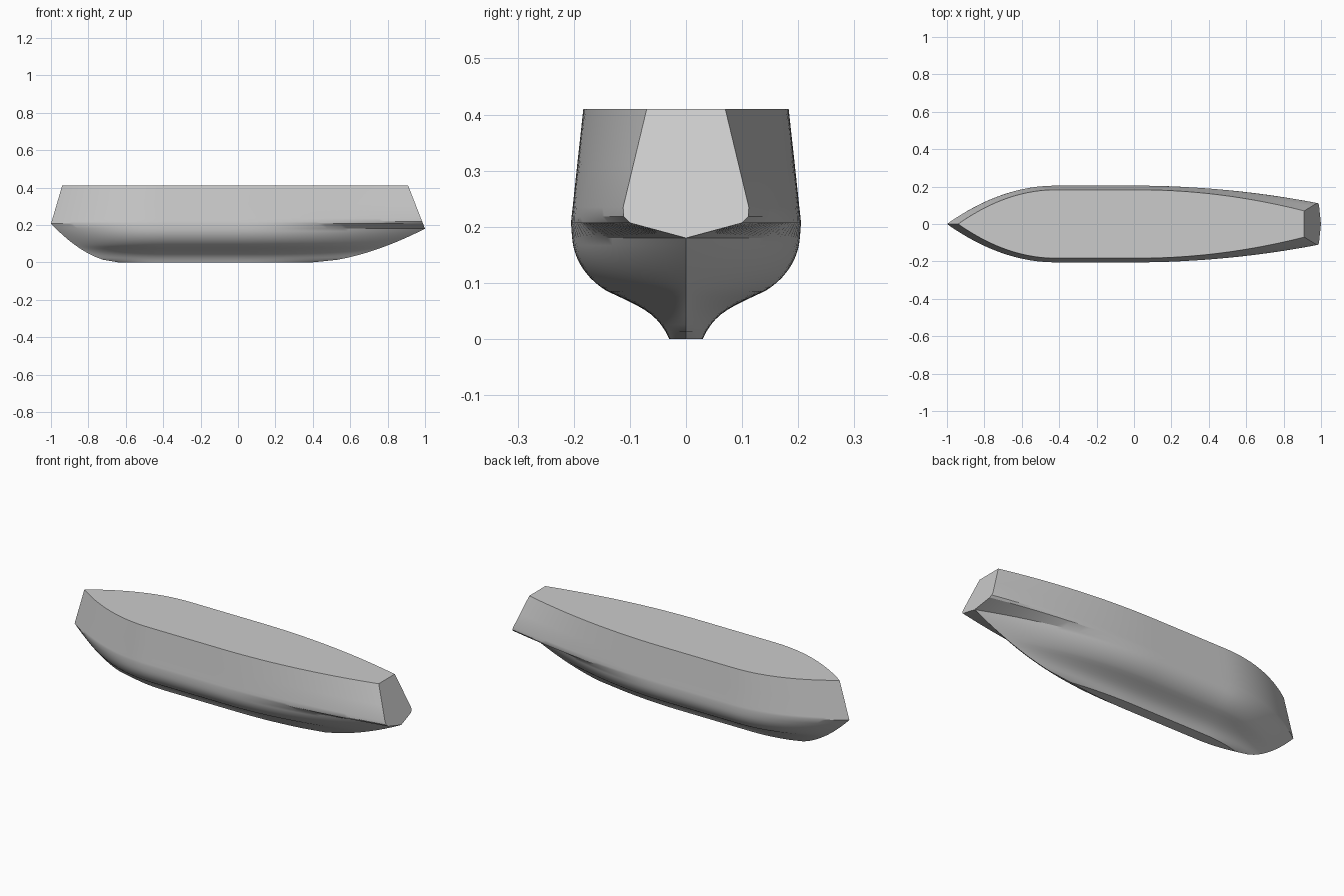
import bpy, bmesh, math
from mathutils import Vector
from mathutils.geometry import interpolate_bezier

if "Cube" in bpy.data.objects:
    bpy.data.objects.remove(bpy.data.objects["Cube"])

STATIONS = 64
KNUCKLE, TUCK = 0.207, 0.18   # heights of the widest line and of the stern tuck


def grey_material():
    mat = bpy.data.materials.new("hull grey")
    mat.use_nodes = True
    colour = (0.6, 0.6, 0.6, 1)
    mat.diffuse_color = colour
    mat.node_tree.nodes["Principled BSDF"].inputs["Base Color"].default_value = colour
    return mat


def bezier(*points):
    corners = [Vector((y, z, 0)) for y, z in points]
    return [(p.x, p.y) for p in interpolate_bezier(*corners, 10)]


# Midship section from deck to keel: (half width amidships, height, half width at stern)
topside = [(0.183, 0.41, 0.07), (0.194, 0.31, 0.094), (0.202, 0.235, 0.112),
           (0.204, 0.218, 0.111), (0.205, KNUCKLE, 0.1)]
bilge = bezier((0.203, TUCK), (0.2, 0.14), (0.175, 0.105), (0.14, 0.085))
garboard = bezier((0.14, 0.085), (0.075, 0.055), (0.05, 0.045), (0.03, 0))
section = topside + [(y, z, 0) for y, z in bilge + garboard[1:]]


def bow_x(z):
    if z >= KNUCKLE:
        return -0.94 - 0.295 * (0.41 - z)
    return -0.64 - 0.36 * (max(z, 0) / KNUCKLE) ** 0.55


def stern_x(z):
    if z >= TUCK:
        return 0.91 + 0.39 * (0.41 - z)
    return 0.4 + 0.6 * (max(z, 0) / TUCK) ** 0.59


def waterline(mid, z, stern):
    """Half breadths along one height, from bow to stern."""
    start, end = bow_x(z), stern_x(z)
    shoulder, quarter = -0.42, 0.02
    line = []
    for i in range(STATIONS + 1):
        t = (1 - math.cos(math.pi * i / STATIONS)) / 2
        x = start + (end - start) * t
        y = mid
        if x < shoulder:
            y = mid * (1 - ((shoulder - x) / (shoulder - start)) ** 2)
        elif x > quarter:
            y = mid - (mid - stern) * ((x - quarter) / (end - quarter)) ** 2
        line.append((x, y, z))
    return line


# Hull skin, deck, keel and transom
bm = bmesh.new()
sides = []
for sign in (1, -1):
    rows = [[bm.verts.new((x, sign * y, z)) for x, y, z in waterline(*p[:2], p[2])]
            for p in section]
    sides.append(rows)
    for upper, lower in zip(rows, rows[1:]):
        for i in range(STATIONS):
            bm.faces.new((upper[i], upper[i + 1], lower[i + 1], lower[i]))
left, right = sides
for row in (0, -1):
    for i in range(STATIONS):
        bm.faces.new((left[row][i], left[row][i + 1], right[row][i + 1], right[row][i]))
for k in range(len(topside)):
    bm.faces.new((left[k][-1], left[k + 1][-1], right[k + 1][-1], right[k][-1]))

bmesh.ops.remove_doubles(bm, verts=bm.verts, dist=0.0001)
bmesh.ops.recalc_face_normals(bm, faces=bm.faces)
mesh = bpy.data.meshes.new("hull")
bm.to_mesh(mesh)
bm.free()
mesh.materials.append(grey_material())
hull = bpy.data.objects.new("hull", mesh)
bpy.context.collection.objects.link(hull)

bpy.context.view_layer.objects.active = hull
hull.select_set(True)
bpy.ops.object.shade_smooth_by_angle(angle=math.radians(30))
